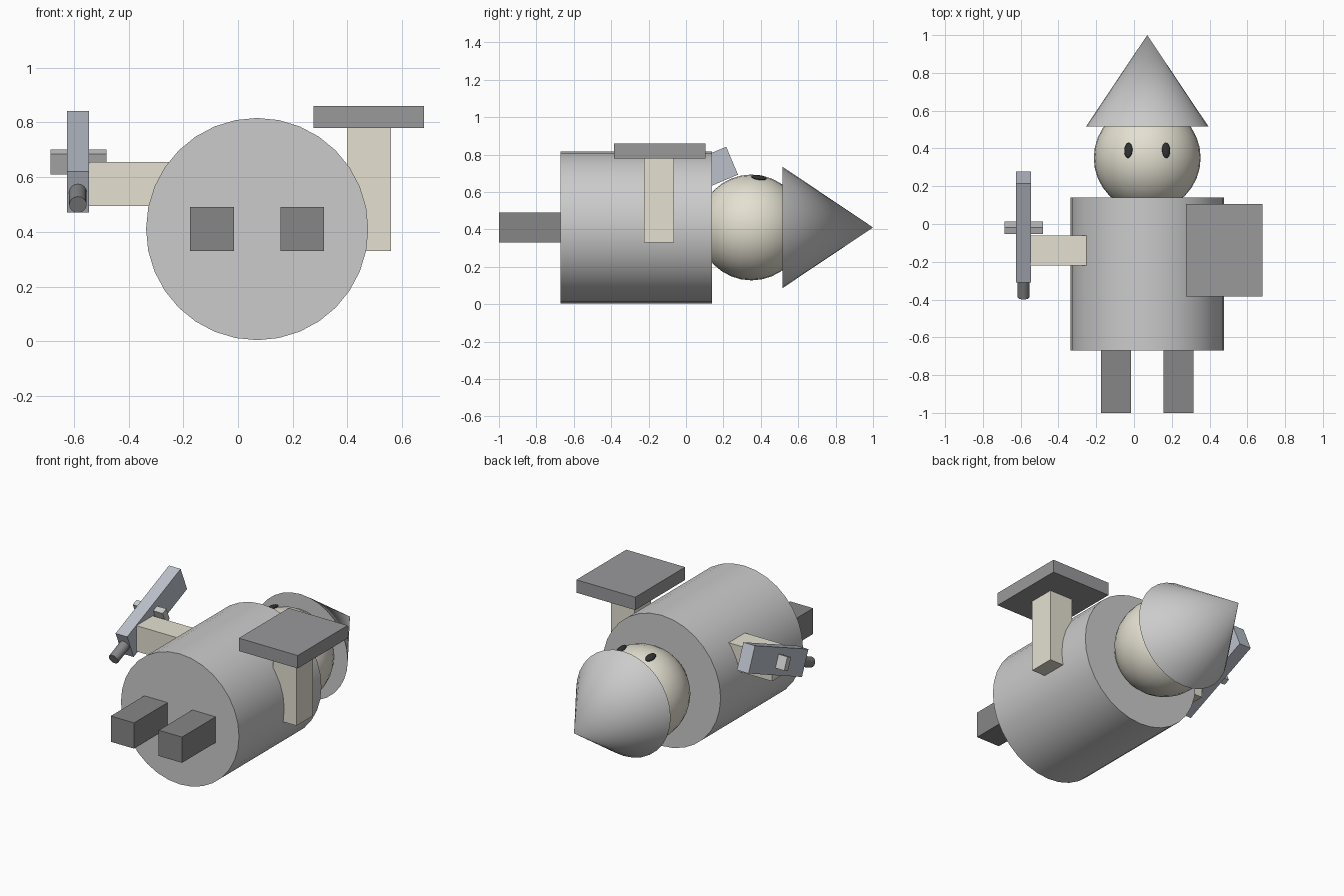
import bpy
import math
from mathutils import Vector

if "Cube" in bpy.data.objects:
    bpy.data.objects.remove(bpy.data.objects["Cube"])


def material(name, rgb):
    m = bpy.data.materials.new(name)
    m.diffuse_color = (*rgb, 1)
    m.use_nodes = True
    m.node_tree.nodes["Principled BSDF"].inputs["Base Color"].default_value = m.diffuse_color
    return m


SKIN = material("skin", (0.78, 0.75, 0.64))
DARK = material("dark_grey", (0.24, 0.24, 0.24))
MID = material("mid_grey", (0.32, 0.32, 0.33))
STEEL = material("steel", (0.5, 0.53, 0.6))
BLACK = material("black", (0.03, 0.03, 0.03))


def finish(name, mat=None, smooth=False):
    ob = bpy.context.object
    ob.name = name
    if smooth:
        bpy.ops.object.shade_smooth_by_angle()
    if mat:
        ob.data.materials.append(mat)
    return ob


def box(name, centre, size, mat=None, tilt=0):
    bpy.ops.mesh.primitive_cube_add(size=1, location=centre)
    bpy.context.object.scale = size
    bpy.context.object.rotation_euler.x = tilt
    return finish(name, mat)


def cone(name, start, end, r1, r2, sides, mat=None):
    """Cylinder or cone running from start to end."""
    a, b = Vector(start), Vector(end)
    bpy.ops.mesh.primitive_cone_add(
        vertices=sides, radius1=r1, radius2=r2, depth=(b - a).length,
        location=(a + b) / 2,
        rotation=(b - a).to_track_quat('Z', 'Y').to_euler())
    return finish(name, mat, True)


def ball(name, centre, size, mat, rot=(0, 0, 0)):
    bpy.ops.mesh.primitive_uv_sphere_add(
        segments=32, ring_count=16, radius=1, location=centre, rotation=rot)
    bpy.context.object.scale = size
    return finish(name, mat, True)


CX, CZ = 0.07, 0.41  # axis of the lying figure

# Body, head and pointed hat along y
cone("body", (CX, -0.67, CZ), (CX, 0.14, CZ), 0.406, 0.406, 32)
ball("head", (CX, 0.35, CZ), (0.283,) * 3, SKIN, (-math.pi / 2, 0, 0))
cone("hat", (CX, 0.515, CZ), (CX, 1.0, CZ), 0.325, 0, 32)

# Eyes and legs, mirrored about the body axis
for side, s in (("left", -1), ("right", 1)):
    ball("eye_" + side, (CX + s * 0.1, 0.39, 0.677), (0.022, 0.041, 0.012),
         BLACK, (-0.15, s * 0.3, 0))
    box("leg_" + side, (CX + s * 0.165, -0.825, CZ), (0.16, 0.35, 0.16), DARK)

# Raised arm with shield
box("shield_arm", (0.48, -0.145, 0.555), (0.16, 0.16, 0.45), SKIN)
box("shield", (0.478, -0.14, 0.82), (0.405, 0.49, 0.08), MID)

# Sideways arm with tilted sword
box("sword_arm", (-0.325, -0.14, 0.575), (0.45, 0.16, 0.16), SKIN)
TILT = 0.4
along = Vector((0, math.cos(TILT), math.sin(TILT)))
mid = Vector((-0.585, -0.016, 0.656))
box("blade", mid, (0.08, 0.57, 0.162), STEEL, TILT)
box("guard", (-0.583, -0.02, 0.655), (0.205, 0.04, 0.081), None, TILT)
cone("grip", mid - along * 0.403, mid - along * 0.275, 0.032, 0.032, 16, DARK)
